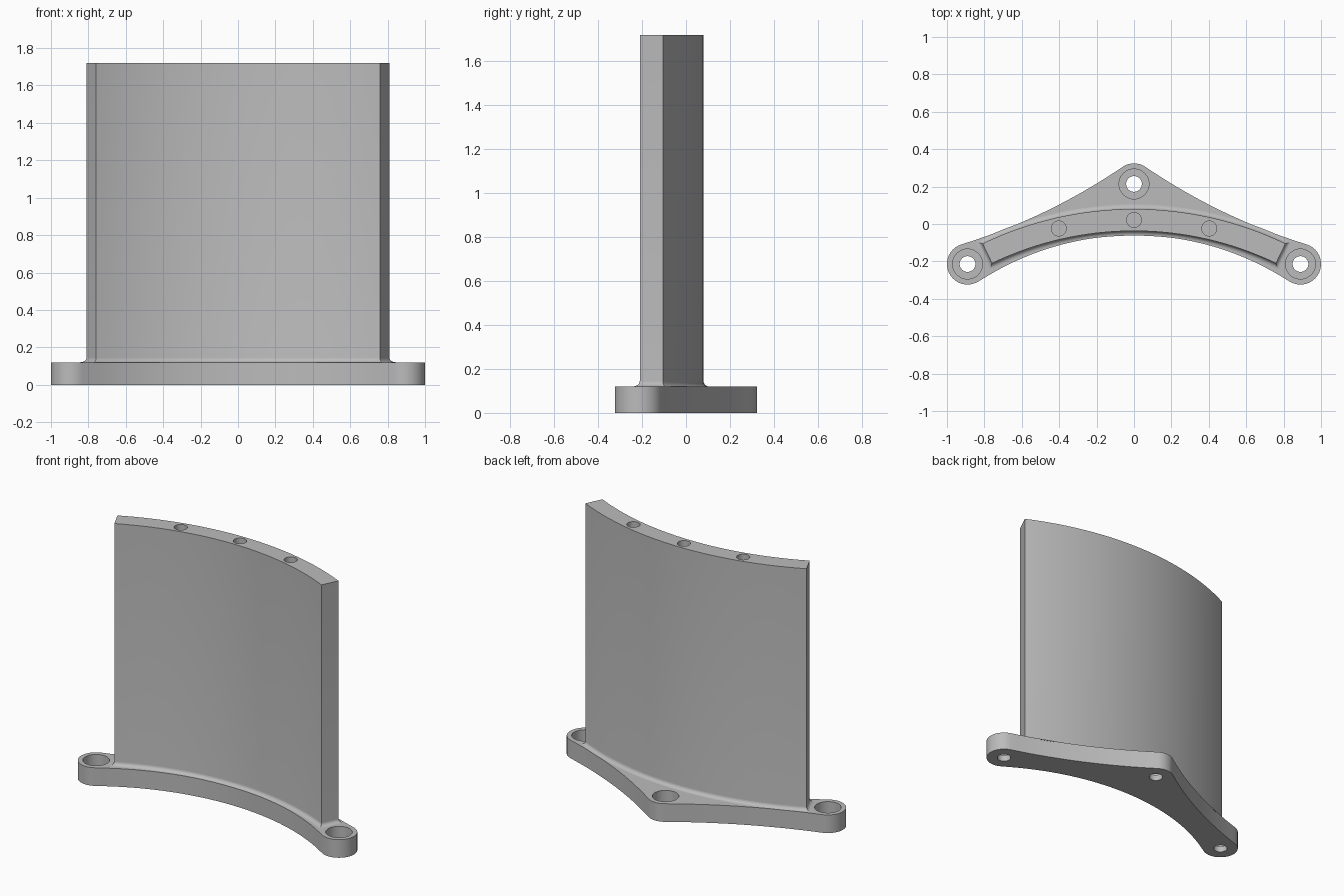
import bpy, bmesh
from math import sin, cos, pi, atan2, asin, hypot, radians
from mathutils import Vector

cube = bpy.data.objects.get("Cube")
if cube:
    bpy.data.objects.remove(cube, do_unlink=True)

# Material
grey = bpy.data.materials.new("mid grey")
grey.use_nodes = True
COLOUR = (0.5, 0.5, 0.5, 1)
grey.diffuse_color = COLOUR
grey.node_tree.nodes["Principled BSDF"].inputs["Base Color"].default_value = COLOUR

# Main sizes
BASE_TOP, WALL_TOP = 0.12, 1.72
R_IN, R_OUT = 1.749, 1.866          # wall radii about WALL_Y
WALL_Y = 0.08 - R_OUT
HALF = asin(0.81 / R_OUT)
FILLET = 0.025
LOBE = 0.11
LOBES = [Vector((0.89, -0.214)), Vector((0, 0.214)), Vector((-0.89, -0.214))]


def loft(name, rings):
    """Solid through a stack of (outline, z) rings, capped at both ends."""
    bm = bmesh.new()
    loops = [[bm.verts.new((p[0], p[1], z)) for p in pts] for pts, z in rings]
    for a, b in zip(loops, loops[1:]):
        n = len(a)
        for i in range(n):
            j = (i + 1) % n
            bm.faces.new((a[i], a[j], b[j], b[i]))
    bm.faces.new(loops[0][::-1])
    bm.faces.new(loops[-1])
    bmesh.ops.recalc_face_normals(bm, faces=bm.faces)
    me = bpy.data.meshes.new(name)
    bm.to_mesh(me)
    bm.free()
    me.materials.append(grey)
    ob = bpy.data.objects.new(name, me)
    bpy.context.collection.objects.link(ob)
    return ob


def arc(c, r, a0, a1, n):
    return [(c[0] + r * cos(a0 + (a1 - a0) * i / n),
             c[1] + r * sin(a0 + (a1 - a0) * i / n)) for i in range(n + 1)]


def angle(frm, to):
    return atan2(to[1] - frm[1], to[0] - frm[0])


def drill(ob, points, steps):
    """Cut stepped round holes; steps are (radius, z) from bottom to top."""
    for p in points:
        cutter = loft("hole_cutter", [(arc(p, r, 0, 2 * pi, 40)[:-1], z) for r, z in steps])
        cutter.hide_render = True
        mod = ob.modifiers.new("hole", 'BOOLEAN')
        mod.operation, mod.solver, mod.object = 'DIFFERENCE', 'EXACT', cutter
        bpy.context.view_layer.objects.active = ob
        bpy.ops.object.modifier_apply(modifier=mod.name)
        bpy.data.objects.remove(cutter, do_unlink=True)


def smooth(ob):
    bpy.ops.object.select_all(action='DESELECT')
    ob.select_set(True)
    bpy.context.view_layer.objects.active = ob
    bpy.ops.object.shade_smooth_by_angle(angle=radians(30))


# Base plate: three lobes blended by tangent concave arcs
right, back, left = LOBES
R_REAR, R_FRONT = 3.2, 1.517
chord = back - right
reach = R_REAR + LOBE
normal = Vector((-chord.y, chord.x)).normalized()
if normal.x < 0:
    normal = -normal
rear_r = (right + back) / 2 + normal * (reach ** 2 - (chord.length / 2) ** 2) ** 0.5
rear_l = Vector((-rear_r.x, rear_r.y))
front = Vector((0, -0.06 - R_FRONT))

outline = arc(right, LOBE, angle(right, front), angle(right, rear_r), 20)
outline += arc(rear_r, R_REAR, angle(rear_r, right) % (2 * pi),
               angle(rear_r, back) % (2 * pi), 20)[1:-1]
outline += arc(back, LOBE, angle(back, rear_r), angle(back, rear_l), 12)
outline += arc(rear_l, R_REAR, angle(rear_l, back), angle(rear_l, left), 20)[1:-1]
outline += arc(left, LOBE, angle(left, rear_l), angle(left, front) % (2 * pi), 20)
outline += arc(front, R_FRONT, angle(front, left), angle(front, right), 32)[1:-1]
base = loft("base_plate", [(outline, 0), (outline, BASE_TOP)])

# Counterbored bolt holes
drill(base, LOBES, [(0.042, -0.1), (0.042, 0.04), (0.08, 0.04), (0.08, 0.2)])
smooth(base)


# Curved wall with a fillet at its foot
def wall_outline(d):
    c, h = (0, WALL_Y), HALF + d / R_IN
    return (arc(c, R_OUT + d, pi / 2 - h, pi / 2 + h, 32)
            + arc(c, R_IN - d, pi / 2 + h, pi / 2 - h, 32))


rings = [(wall_outline(FILLET), BASE_TOP - 0.005)]
for i in range(7):
    t = pi / 2 * i / 6
    rings.append((wall_outline(FILLET * (1 - sin(t))), BASE_TOP + FILLET * (1 - cos(t))))
rings.append((wall_outline(0), WALL_TOP))
wall = loft("curved_wall", rings)

# Blind holes along the top edge
R_MID = (R_IN + R_OUT) / 2
spots = [(R_MID * sin(a), WALL_Y + R_MID * cos(a)) for a in (-HALF / 2, 0, HALF / 2)]
drill(wall, spots, [(0.04, WALL_TOP - 0.2), (0.04, WALL_TOP + 0.1)])
smooth(wall)
